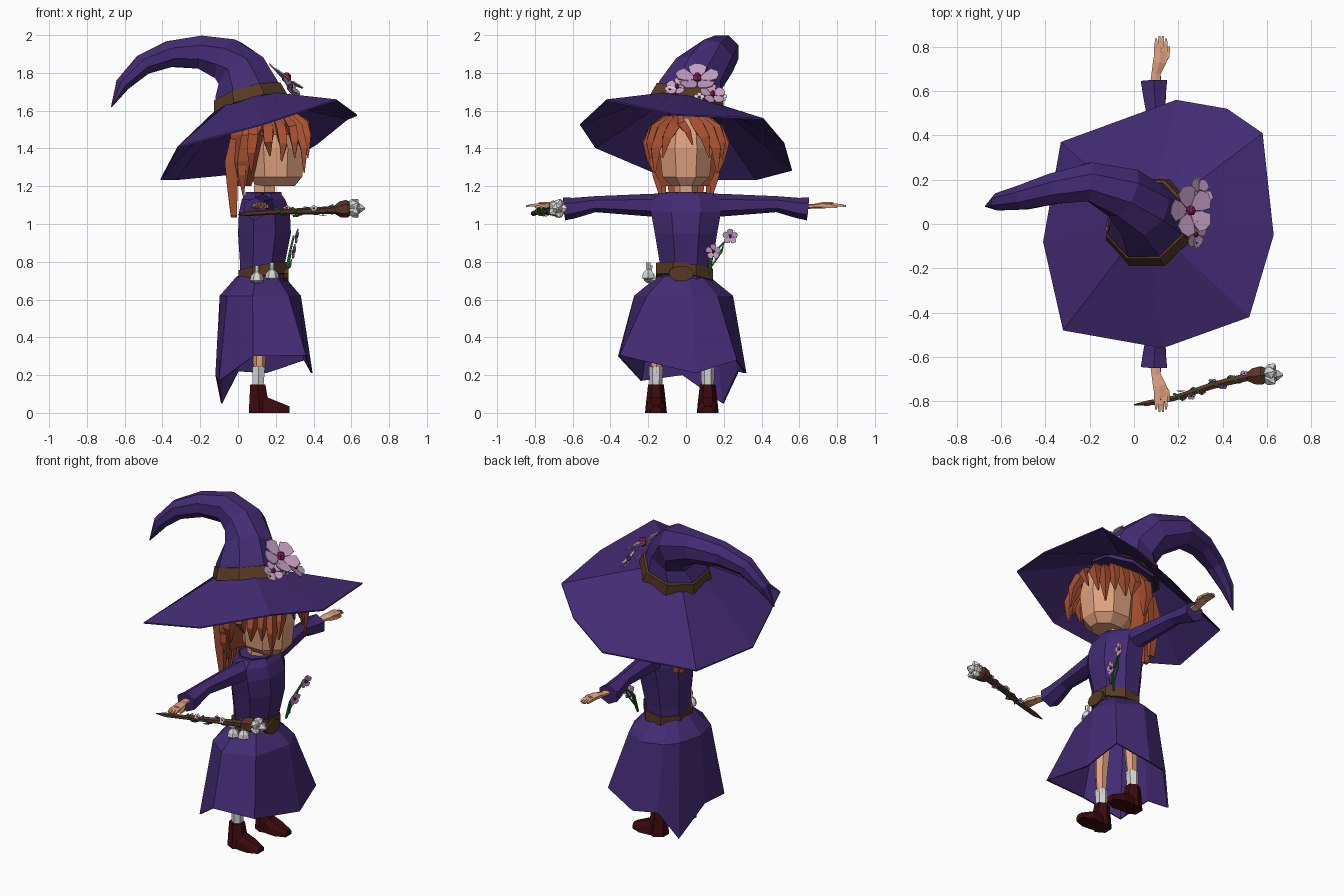
import bpy, bmesh, math, random
from mathutils import Vector as V

random.seed(4)
if "Cube" in bpy.data.objects:
    bpy.data.objects.remove(bpy.data.objects["Cube"])


def material(name, *rgb):
    m = bpy.data.materials.new(name)
    m.use_nodes = True
    m.diffuse_color = (*rgb, 1)
    m.node_tree.nodes["Principled BSDF"].inputs["Base Color"].default_value = (*rgb, 1)
    return m


PURPLE = material("purple cloth", .056, .024, .172)
SKIN = material("skin", .74, .36, .21)
HAIR = material("auburn hair", .38, .08, .03)
LEATHER = material("brown leather", .095, .042, .016)
WOOD = material("wand wood", .10, .035, .02)
BOOT = material("dark red boot", .045, .003, .004)
PINK = material("pink petal", .58, .36, .58)
MAGENTA = material("magenta centre", .24, .015, .10)
GREEN = material("green stem", .012, .13, .03)
WHITE = material("pale white", .68, .68, .68)


def loft(name, rings, mat, caps=True):
    """Skin a list of equal-sized point rings."""
    bm = bmesh.new()
    rows = [[bm.verts.new(p) for p in r] for r in rings]
    n = len(rows[0])
    for a, b in zip(rows, rows[1:]):
        for i in range(n):
            j = (i + 1) % n
            bm.faces.new((a[i], a[j], b[j], b[i]))
    if caps:
        bm.faces.new(rows[0])
        bm.faces.new(rows[-1])
    bmesh.ops.remove_doubles(bm, verts=bm.verts, dist=.0004)
    bmesh.ops.recalc_face_normals(bm, faces=bm.faces)
    me = bpy.data.meshes.new(name)
    bm.to_mesh(me)
    bm.free()
    me.materials.append(mat)
    ob = bpy.data.objects.new(name, me)
    bpy.context.collection.objects.link(ob)
    return ob


def ellipse(cx, cy, z, rx, ry, n=8):
    k = 1 / math.cos(math.pi / n)
    return [V((cx + k * rx * math.cos((i + .5) * math.tau / n),
               cy + k * ry * math.sin((i + .5) * math.tau / n), z)) for i in range(n)]


def tube(name, path, radii, mat, n=6, flat=1.0, caps=True, ref=None):
    """Sweep an n-gon along a path; flat squashes its second axis."""
    pts = [V(p) for p in path]
    d = pts[-1] - pts[0]
    if ref is None:
        ref = V([float(i == min(range(3), key=lambda k: abs(d[k]))) for i in range(3)])
    rings = []
    for i, p in enumerate(pts):
        t = (pts[min(i + 1, len(pts) - 1)] - pts[max(i - 1, 0)]).normalized()
        u = V(ref).cross(t).normalized()
        w = t.cross(u)
        rings.append([p + radii[i] * (u * math.cos(a) + w * flat * math.sin(a))
                      for a in [(k + .5) * math.tau / n for k in range(n)]])
    return loft(name, rings, mat, caps)


def flower(name, centre, facing, r, mat=PINK):
    """Five broad cupped petals around a faceted bead."""
    q = V(facing).to_track_quat('Z', 'Y')
    c = V(centre)
    for i in range(5):
        a = i * math.tau / 5 + .3
        def at(d, off, h):
            return c + q @ V((d * math.cos(a + off), d * math.sin(a + off), h)) * r
        ring = [at(.05, 0, 0), at(.6, .62, .08), at(.95, .5, .18), at(1.1, .12, .2),
                at(1.05, -.2, .2), at(.95, -.5, .18), at(.6, -.62, .08)]
        back = [p - q @ V((0, 0, .06)) * r for p in ring]
        loft(name + "_petal", [ring, back], mat)
    bead(name + "_centre", c + q @ V((0, 0, .12)) * r, r * .24, MAGENTA)


def bead(name, c, r, mat):
    tube(name, [c + V((0, 0, r * h)) for h in (-1, -.5, .5, 1)],
         [r * .35, r * .9, r * .9, r * .35], mat)


# Hat brim: sagging irregular outline joined to a tilted crown opening
outline = [V(p) for p in ((.63, -.05, 1.58), (.58, .41, 1.56), (.42, .52, 1.43),
                          (.19, .56, 1.29), (-.33, .37, 1.24), (-.41, -.08, 1.24),
                          (-.32, -.48, 1.41), (.13, -.56, 1.53), (.52, -.42, 1.66))]
crown = []
for p in outline:
    a = math.atan2(p.y, p.x - .06)
    x, y = .06 + .19 * math.cos(a), .01 + .19 * math.sin(a)
    crown.append(V((x, y, 1.635 + .25 * (x - .06) - .2 * (y - .01))))
thick = V((0, 0, .008))
loft("hat_brim", [crown, outline, [p - thick for p in outline], [p - thick for p in crown], crown],
     PURPLE, caps=False)
tube("hat_cone", [(.075, .0, 1.60), (.052, .022, 1.69), (.03, .065, 1.79), (-.05, .14, 1.865),
                  (-.2, .19, 1.91), (-.36, .16, 1.9), (-.50, .12, 1.845), (-.61, .10, 1.74),
                  (-.67, .08, 1.62)],
     [.205, .185, .147, .125, .095, .075, .06, .042, .003], PURPLE, n=8, ref=(0, 1, 0))
tube("hat_band", [(.071, .006, 1.62), (.053, .022, 1.685)], [.216, .197], LEATHER, n=8,
     ref=(0, 1, 0))

# Hat flowers
flower("hat_flower", (.25, .06, 1.765), (.58, 0, .81), .108)
flower("hat_flower_small_a", (.275, -.045, 1.725), (.7, -.25, .65), .058)
flower("hat_flower_small_b", (.295, .14, 1.685), (.7, .25, .65), .065)
for y, z in ((-.085, 1.71), (.07, 1.67), (.19, 1.67)):
    flower("hat_sprig", (.28, y, z), (1, 0, .6), .026, mat=WHITE)

# Head and neck
loft("head", [ellipse(.20, 0, 1.20, .10, .075), ellipse(.20, 0, 1.25, .14, .125),
              ellipse(.20, 0, 1.40, .155, .14), ellipse(.18, 0, 1.56, .14, .12)], SKIN)
loft("neck", [ellipse(.14, 0, 1.12, .055, .055, 6), ellipse(.14, 0, 1.26, .055, .055, 6)], SKIN)

# Hair: back and crown shells, with tapered locks parted over the face
loft("hair_shell", [ellipse(.02, -.005, 1.2, .05, .13), ellipse(.03, -.005, 1.33, .08, .18),
                    ellipse(.06, -.005, 1.47, .10, .19), ellipse(.10, 0, 1.56, .12, .13)], HAIR)
loft("hair_crown", [ellipse(.17, 0, 1.47, .165, .17), ellipse(.17, 0, 1.575, .13, .11)], HAIR)


def lock(path, width, tip=.006):
    tube("hair_lock", path, [width * .6, width, width * .8, tip], HAIR, n=4, flat=.7)


for s in (1, -1):
    lock([(.30, s * .03, 1.57), (.35, s * .065, 1.52), (.37, s * .10, 1.46), (.37, s * .125, 1.35)], .042)
    lock([(.28, s * .07, 1.56), (.32, s * .12, 1.5), (.35, s * .16, 1.40), (.35, s * .165, 1.27)], .045)
    lock([(.25, s * .09, 1.56), (.29, s * .16, 1.5), (.30, s * .185, 1.43), (.30, s * .19, 1.35)], .045)
    lock([(.20, s * .10, 1.56), (.23, s * .17, 1.49), (.24, s * .20, 1.42), (.23, s * .20, 1.33)], .05)
    lock([(.15, s * .10, 1.56), (.16, s * .17, 1.49), (.16, s * .20, 1.43), (.17, s * .18, 1.36)], .055)
    lock([(.08, s * .12, 1.55), (.08, s * .18, 1.46), (.07, s * .19, 1.38), (.07, s * .17, 1.27)], .055)
    lock([(.03, s * .12, 1.42), (.02, s * .14, 1.33), (.02, s * .15, 1.26), (.03, s * .135, 1.14)], .05)
lock([(.32, -.03, 1.57), (.365, -.02, 1.53), (.375, .01, 1.49), (.37, .035, 1.42)], .03)
for i in range(6):
    y = (i - 2.5) * .05
    lock([(-.02, y, 1.45), (-.035, y, 1.33), (-.03, y, 1.2), (-.022, y, random.uniform(1.03, 1.09))],
         .05, .022)

# Dress bodice and collar
loft("bodice", [ellipse(.125, 0, .70, .115, .13), ellipse(.13, 0, .80, .12, .14),
                ellipse(.14, 0, .95, .14, .165), ellipse(.14, 0, 1.06, .135, .185),
                ellipse(.135, 0, 1.13, .115, .18), ellipse(.135, 0, 1.165, .09, .13)], PURPLE)
loft("collar", [ellipse(.135, 0, 1.13, .10, .12), ellipse(.135, 0, 1.17, .095, .11),
                ellipse(.135, 0, 1.15, .07, .07)], PURPLE, caps=False)

# Skirt with a handkerchief hem and an inner lining
hem = [V(p) for p in ((.395, .05, .21), (.355, .27, .28), (.15, .32, .21), (.0, .28, .22),
                      (-.09, .20, .05), (-.12, -.02, .20), (-.10, -.24, .17), (.08, -.36, .30),
                      (.36, -.35, .305))]


def skirt_ring(rx, ry, z):
    out = []
    for x, y, _ in hem:
        a = math.atan2((y + .02) / .34, (x - .13) / .25)
        out.append(V((.12 + rx * math.cos(a), -.015 + ry * math.sin(a), z)))
    return out


def lining(ring):
    return [V((.12 + (p.x - .12) * .97, -.015 + (p.y + .015) * .97, p.z)) for p in ring]


hip, waist = skirt_ring(.217, .265, .62), skirt_ring(.125, .135, .725)
loft("skirt", [waist, hip, hem, lining(hem), lining(hip), lining(waist), waist], PURPLE, caps=False)


# Belt, buckle and hanging bottles
def tilt(ring):
    return [p + V((0, 0, .17 * (p.x - .13) - .1 * p.y)) for p in ring]


loft("belt", [tilt(ellipse(.13, -.008, .71, .127, .15)), tilt(ellipse(.13, -.008, .77, .127, .15))],
     LEATHER)
loft("belt_buckle", [[V((x, -.025 + .068 * math.cos(k * math.tau / 10),
                         .738 + .042 * math.sin(k * math.tau / 10))) for k in range(10)]
                     for x in (.24, .268)], LEATHER)
for x, y, z in ((.10, -.19, .70), (.18, -.20, .715)):
    tube("bottle", [(x, y, z + h) for h in (-.012, .0, .025, .045, .08)],
         [.02, .037, .032, .012, .014], WHITE)

# Flowers tucked in the belt
for x, y, z in ((.305, .235, .935), (.29, .145, .855)):
    tube("belt_stem", [(.25, .12, .73), (.27, .13, (z + .73) / 2), (x - .01, y, z)],
         [.007] * 3, GREEN, n=4)
    tube("belt_leaf", [(.26, .125, .76), (.275, y * .8, z - .08), (.285, y - .035, z - .04)],
         [.004, .009, .002], GREEN, n=4, flat=.4)
    flower("belt_flower", (x, y, z), (1, -.2, -.15), .038)

# Arms and hands
for s, side in ((1, "left"), (-1, "right")):
    tube(side + "_sleeve", [(.135, s * .08, 1.095), (.125, s * .2, 1.1), (.1, s * .48, 1.105),
                            (.092, s * .59, 1.085), (.09, s * .645, 1.08)],
         [.075, .066, .047, .06, .068], PURPLE, flat=.9, ref=(0, 0, 1))
    tube(side + "_hand", [(.095, s * .6, 1.09), (.10, s * .68, 1.095), (.115, s * .73, 1.1),
                          (.12, s * .78, 1.1)], [.03, .024, .034, .03], SKIN, flat=.5, ref=(0, 0, 1))
    for k in range(4):
        x = .097 + k * .015
        tube(side + "_finger", [(x, s * .76, 1.1), (x + .002, s * .81, 1.1),
                                (x + .003, s * (.835 + .012 * (k in (1, 2))), 1.095)],
             [.011, .010, .006], SKIN, n=4)
    tube(side + "_thumb", [(.13, s * .72, 1.095), (.152, s * .76, 1.095), (.157, s * .80, 1.09)],
         [.014, .013, .007], SKIN, n=4)

    # Legs, socks and boots
    y = -.022 + s * .137
    tube(side + "_leg", [(.11, y, .16), (.115, y * .97, .34), (.12, y * .8, .66)],
         [.026, .037, .055], SKIN)
    tube(side + "_sock", [(.106, y, .12), (.11, y, .245)], [.032, .038], WHITE)
    loft(side + "_boot_shaft", [ellipse(.11, y, .0, .052, .05, 6), ellipse(.11, y, .06, .05, .045, 6),
                                ellipse(.105, y, .15, .04, .036, 6)], BOOT)
    loft(side + "_boot_foot", [[V((x, y - w, 0)), V((x, y + w, 0)), V((x, y + w * .9, h * .6)),
                                V((x, y + w * .5, h)), V((x, y - w * .5, h)), V((x, y - w * .9, h * .6))]
                               for x, w, h in ((.08, .04, .09), (.15, .05, .085), (.21, .055, .06),
                                               (.272, .03, .035))], BOOT)

# Wand with vine, blossoms and a crystal head
start, end = V((0, -.815, 1.05)), V((.6, -.68, 1.083))


def along(t):
    return start.lerp(end, t) + V((0, -.012, .004)) * math.sin(t * math.pi * 2)


tube("wand", [along(t) for t in (0, .1, .3, .6, .85, .9, .96, 1)],
     [.003, .014, .014, .018, .021, .042, .047, .032], WOOD)
turns = [i / 40 for i in range(41)]
tube("wand_vine", [along(.3 + .56 * t) + .019 * V((0, math.cos(t * 25), math.sin(t * 25)))
                   for t in turns], [.006] * 41, GREEN, n=4)
for i in range(7):
    a = i * 2.2
    d = V((0, math.cos(a), math.sin(a)))
    flower("wand_blossom", along(.35 + .08 * i) + d * .022, d, .018)
for i in range(6):
    d = V((.7, math.cos(i * math.tau / 5), math.sin(i * math.tau / 5))) if i < 5 else V((1.45, 0, 0))
    d *= .049
    tube("wand_crystal", [along(.97), along(1) + d * .6, along(1) + d], [.024, .029, .006],
         WHITE, n=5)
